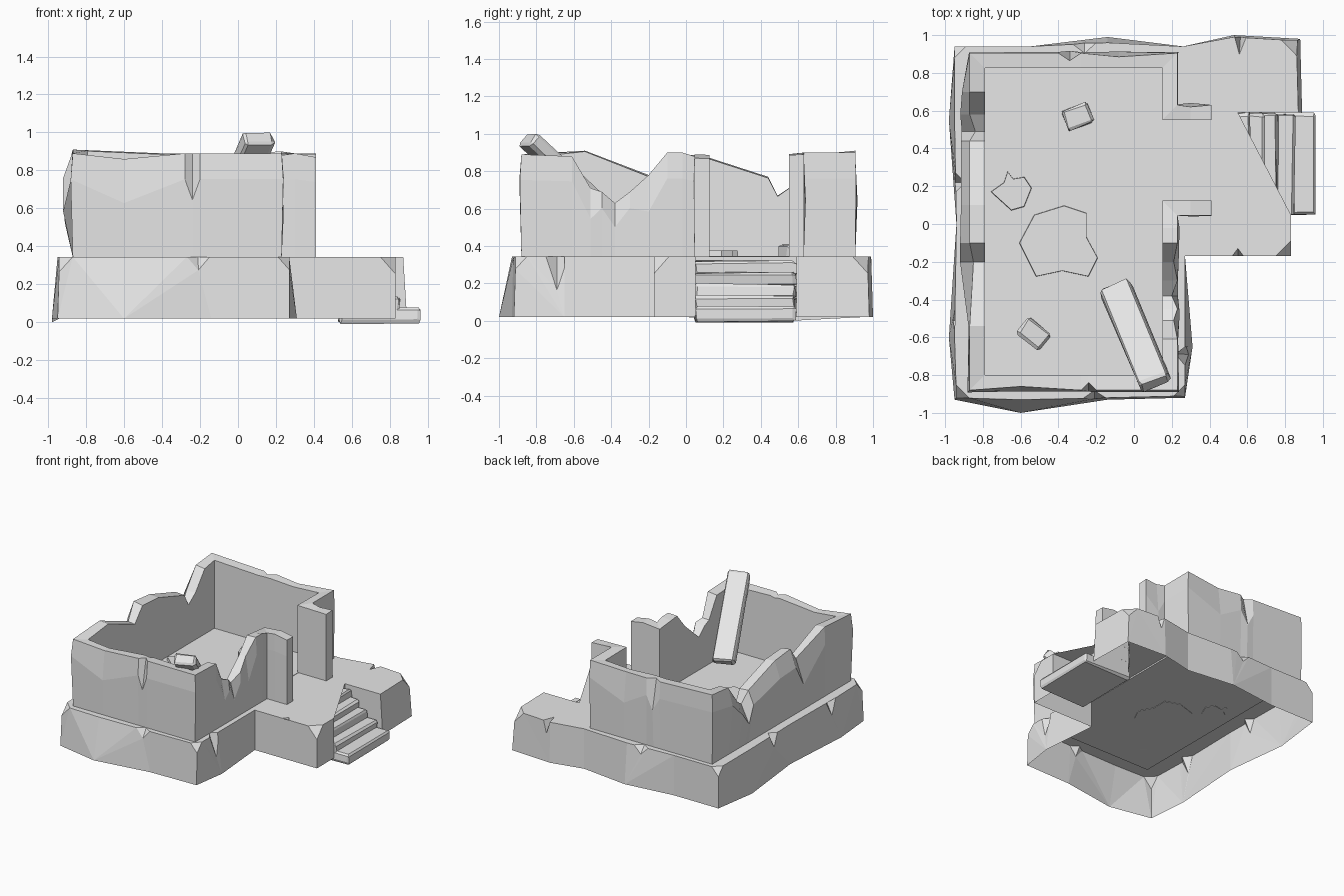
import bpy
import bmesh
import math
import random
from mathutils import Vector, Matrix

random.seed(4)
default_cube = bpy.data.objects.get("Cube")
if default_cube:
    bpy.data.objects.remove(default_cube, do_unlink=True)

GROUND = 0.02
FLOOR = 0.345

stone = bpy.data.materials.new("pale grey stone")
stone.use_nodes = True
stone.diffuse_color = (0.8, 0.8, 0.8, 1)
stone.node_tree.nodes["Principled BSDF"].inputs["Base Color"].default_value = (0.8, 0.8, 0.8, 1)


def finish(name, bm, fix_normals=True):
    if fix_normals:
        bmesh.ops.recalc_face_normals(bm, faces=bm.faces[:])
    bmesh.ops.triangulate(bm, faces=[f for f in bm.faces if len(f.verts) > 4])
    mesh = bpy.data.meshes.new(name)
    bm.to_mesh(mesh)
    bm.free()
    mesh.materials.append(stone)
    obj = bpy.data.objects.new(name, mesh)
    bpy.context.scene.collection.objects.link(obj)
    return obj


def prism(name, outline, low, high, shrink=1.0):
    """Extrude a plan outline upward, optionally tapering it."""
    bm = bmesh.new()
    mid = sum((Vector(p) for p in outline), Vector((0, 0))) / len(outline)
    bottom = [bm.verts.new((x, y, low)) for x, y in outline]
    top = [bm.verts.new((*(mid + (Vector(p) - mid) * shrink), high)) for p in outline]
    bm.faces.new(top)
    bm.faces.new(bottom[::-1])
    for i in range(len(outline)):
        j = (i + 1) % len(outline)
        bm.faces.new((bottom[i], bottom[j], top[j], top[i]))
    return finish(name, bm)


def block(name, size, matrix, bevel, jitter=0.0):
    """Chipped stone block."""
    bm = bmesh.new()
    bmesh.ops.create_cube(bm, size=1)
    bmesh.ops.scale(bm, vec=size, verts=bm.verts)
    bmesh.ops.bevel(bm, geom=bm.edges[:], offset=bevel, segments=1, affect='EDGES')
    for v in bm.verts:
        v.co += Vector(random.uniform(-jitter, jitter) for _ in range(3))
    bm.transform(matrix)
    return finish(name, bm)


# Foundation: open-bottomed shell with flared sides and chipped edges
# Each row: top x, top y, outward shift of the foot in x and y
foundation = [
    (-.94, -.92, -.01, -.01), (-.6, -.93, 0, -.07), (-.14, -.92, 0, -.01),
    (.27, -.91, 0, -.01), (.27, -.65, .04, 0), (.27, -.17, 0, 0),
    (.83, -.17, 0, 0), (.83, .05, 0, 0), (.55, .05, 0, 0), (.55, .59, 0, 0),
    (.87, .59, .02, 0), (.86, .97, .02, .01), (.53, .99, 0, .01),
    (.26, .94, 0, 0), (-.14, .96, 0, .03), (-.55, .94, 0, 0),
    (-.95, .94, 0, 0), (-.95, .55, -.03, 0), (-.94, 0, 0, 0), (-.95, -.6, -.03, 0),
]
corner_chips = {0: .07, 3: .06, 6: .08, 11: .08, 16: .06}
# Edge number: position along edge, half width, drop, inset
edge_chips = {1: (.85, .06, .07, .04), 3: (.85, .06, .18, .05), 5: (.5, .03, .12, .04),
              11: (.9, .03, .1, .09), 14: (.3, .06, .06, .05), 17: (.6, .05, .1, .05),
              18: (.85, .06, .12, .05)}


def build_foundation():
    bm = bmesh.new()
    count = len(foundation)
    tops = [Vector((x, y, FLOOR)) for x, y, _, _ in foundation]
    feet = [Vector((x + dx, y + dy, GROUND)) for x, y, dx, dy in foundation]
    feet[17].z = 0
    foot = [bm.verts.new(p) for p in feet]
    before, after, apex = [], [], []
    for i, p in enumerate(tops):
        cut = corner_chips.get(i, 0)
        if cut:
            before.append(bm.verts.new(p + (tops[i - 1] - p).normalized() * cut))
            after.append(bm.verts.new(p + (tops[(i + 1) % count] - p).normalized() * cut))
            apex.append([bm.verts.new(p.lerp(feet[i], cut * 3.5))])
            bm.faces.new((before[i], apex[i][0], after[i]))
        else:
            before.append(bm.verts.new(p))
            after.append(before[i])
            apex.append([])
    cap = []
    for i in range(count):
        j = (i + 1) % count
        cap += [before[i]] if before[i] is after[i] else [before[i], after[i]]
        rim = []
        if i in edge_chips:
            place, half, drop, inset = edge_chips[i]
            along = (tops[j] - tops[i]).normalized()
            inward = Vector((-along.y, along.x, 0))
            p = tops[i].lerp(tops[j], place)
            depth = drop / (FLOOR - GROUND)
            low = p.lerp(feet[i].lerp(feet[j], place), depth)
            a, b, c, m = [bm.verts.new(q) for q in
                          (p - along * half, p + inward * inset, p + along * half, low)]
            bm.faces.new((a, m, b))
            bm.faces.new((b, m, c))
            cap += [a, b, c]
            rim = [c, m, a]
        bm.faces.new([foot[i], foot[j]] + apex[j] + [before[j]] + rim + [after[i]] + apex[i])
    bm.faces.new(cap)
    finish("foundation", bm, fix_normals=False)


build_foundation()

# Floor slab inside the walls
prism("room_floor", [(-.81, -.81), (.16, -.81), (.16, .84), (-.81, .84)], FLOOR - .012, FLOOR + .003)

# Ruined wall: one continuous run with a broken top
# Each row: centre x, centre y, top height, chip depth
wall_run = [
    (.41, .085, .87, 0), (.3, .085, .89, 0), (.19, .085, .88, 0), (.19, -.02, .9, 0),
    (.19, -.1, .9, 0), (.19, -.2, .78, .02), (.19, -.3, .69, 0), (.19, -.38, .63, .03),
    (.19, -.45, .69, 0), (.19, -.51, .71, .02), (.19, -.61, .88, 0), (.19, -.84, .89, 0),
    (-.2, -.84, .89, 0), (-.24, -.84, .89, .04), (-.28, -.84, .89, 0), (-.6, -.84, .86, .02),
    (-.83, -.84, .89, 0), (-.83, -.54, .91, 0), (-.83, -.2, .78, .02), (-.83, -.1, .9, 0),
    (-.83, .1, .88, 0), (-.83, .44, .77, 0), (-.83, .49, .67, .03), (-.83, .58, .73, 0),
    (-.83, .7, .89, 0), (-.83, .865, .91, 0), (-.4, .865, .89, 0), (-.34, .865, .89, .04),
    (-.28, .865, .89, 0), (-.08, .865, .88, .02), (.19, .865, .9, 0),
    (.19, .59, .9, 0), (.3, .59, .89, .01), (.41, .59, .89, 0),
]


def build_wall(half=.04):
    bm = bmesh.new()
    points = [Vector(row[:2]) for row in wall_run]
    sections = []
    for i, (x, y, top, chip) in enumerate(wall_run):
        p = points[i]
        into = (p - points[i - 1]).normalized() if i else (points[1] - p).normalized()
        out = (points[i + 1] - p).normalized() if i + 1 < len(points) else into
        n1, n2 = Vector((-into.y, into.x)), Vector((-out.y, out.x))
        miter = (n1 + n2) / (1 + n1.dot(n2))
        bulge = random.uniform(0, .012)
        if x < -.8 and -.3 < y < .8:
            bulge += .04
        mid = FLOOR + (top - FLOOR) * (.55 if chip else .75)
        ring = [(half, FLOOR - .002), (half + bulge, mid), (half - chip, top),
                (-half, top - random.uniform(0, .015)), (-half, FLOOR - .002)]
        sections.append([bm.verts.new((*(p + miter * off), z)) for off, z in ring])
    for a, b in zip(sections, sections[1:]):
        for k in range(5):
            m = (k + 1) % 5
            bm.faces.new((a[k], a[m], b[m], b[k]))
    bm.faces.new(sections[0])
    bm.faces.new(sections[-1][::-1])
    finish("ruined_wall", bm)


build_wall()

# Worn entrance steps
step_ends = [.62, .69, .76, .85, .96]
step_tops = [.31, .25, .19, .125, .065]
for end, top in zip(step_ends, step_tops):
    centre = Vector(((end + .53) / 2, .315, top - .03))
    block("entrance_step", (end - .53, .54, .075), Matrix.Translation(centre), .012, .007)

# Fallen beam leaning on the front wall
upper, lower = Vector((.11, -.845, .975)), Vector((-.1, -.335, .49))
axis = (upper - lower).normalized()
side = axis.cross(Vector((0, 0, 1))).normalized()
turn = Matrix((side, axis, side.cross(axis))).transposed().to_4x4()
block("fallen_beam", (.17, (upper - lower).length, .085),
      Matrix.Translation((upper + lower) / 2) @ turn, .016, .005)

# Loose paving patches and rubble on the floor
prism("large_paving_patch",
      [(-.61, -.1), (-.52, -.28), (-.38, -.25), (-.24, -.28), (-.19, -.18),
       (-.25, -.07), (-.25, .06), (-.37, .1), (-.53, .05)], FLOOR - .015, .362, .98)
prism("small_paving_patch",
      [(-.76, .17), (-.65, .07), (-.58, .09), (-.54, .19), (-.58, .25),
       (-.64, .24), (-.67, .28), (-.69, .22)], FLOOR - .015, .375, .96)
for x, y, angle in ((-.3, .57, 20), (-.53, -.58, -38)):
    spin = Matrix.Rotation(math.radians(angle), 4, 'Z')
    block("rubble_stone", (.15, .11, .07), Matrix.Translation((x, y, .37)) @ spin, .012, .006)
